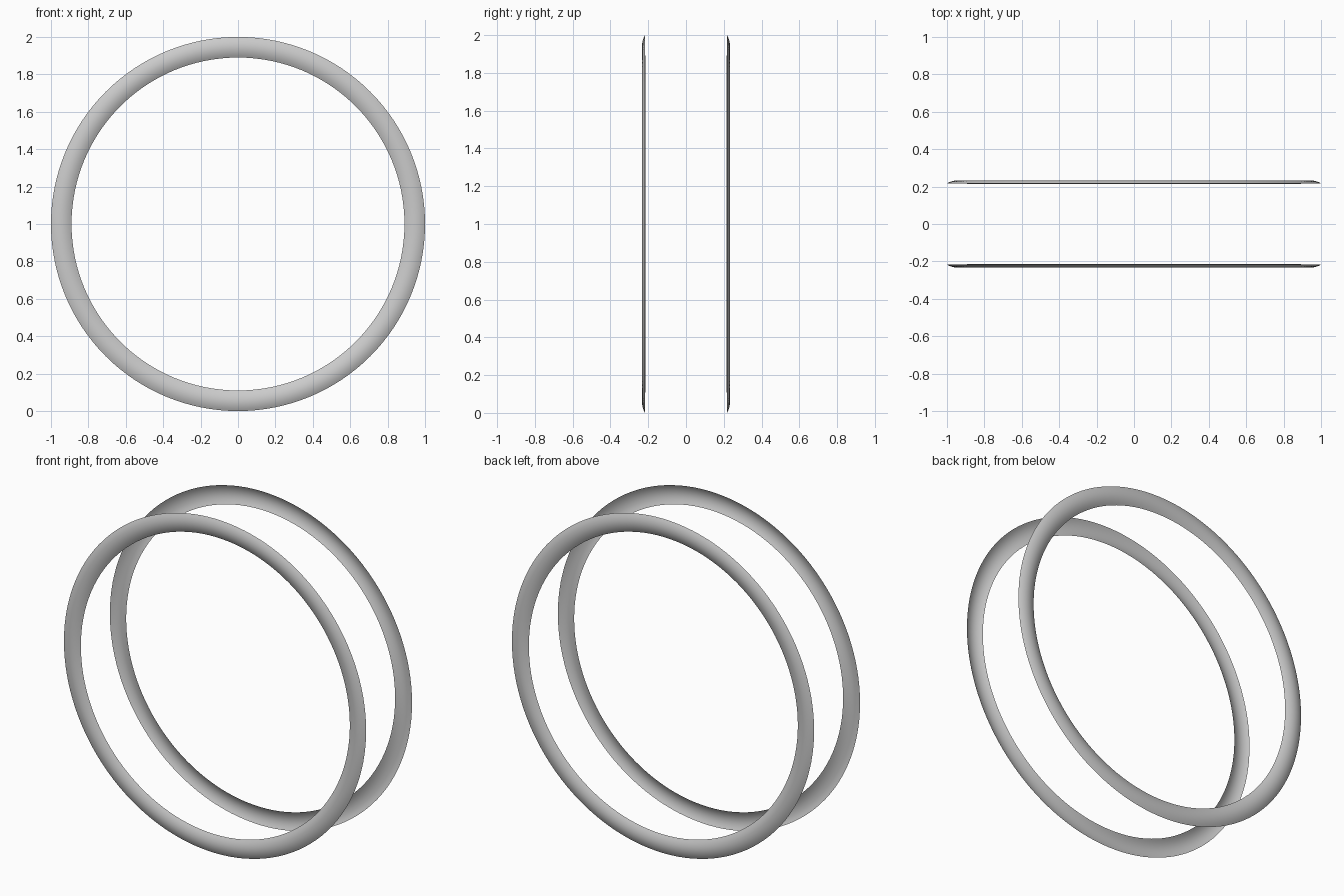
import bpy, bmesh, math
from mathutils import Vector

cube = bpy.data.objects.get("Cube")
if cube:
    bpy.data.objects.remove(cube, do_unlink=True)

INNER, OUTER = 0.89, 1.0      # ring radii
RIM_Y, DOME = 0.214, 0.017    # rim offset from centre and dome height
PROFILE_STEPS, SEGMENTS = 10, 128

grey = bpy.data.materials.new("light_grey")
grey.use_nodes = True
colour = (0.6, 0.6, 0.6, 1)
grey.diffuse_color = colour
grey.node_tree.nodes["Principled BSDF"].inputs["Base Color"].default_value = colour


def domed_ring(name, side):
    """Thin open shell, bulging away from the centre, spun around the y axis."""
    bm = bmesh.new()
    verts = []
    for i in range(PROFILE_STEPS + 1):
        t = i / PROFILE_STEPS
        y = RIM_Y + 0.003 * t + DOME * 4 * t * (1 - t)
        verts.append(bm.verts.new((INNER + (OUTER - INNER) * t, side * y, 1)))
    edges = [bm.edges.new(pair) for pair in zip(verts, verts[1:])]
    bmesh.ops.spin(bm, geom=verts + edges, cent=(0, 0, 1), axis=(0, 1, 0),
                   angle=math.tau, steps=SEGMENTS, use_merge=False)
    bmesh.ops.remove_doubles(bm, verts=bm.verts, dist=0.0001)

    # Point every face outwards, away from the gap between the rings
    bm.normal_update()
    outward = Vector((0, side, 0))
    flipped = [f for f in bm.faces if f.normal.dot(outward) < 0]
    bmesh.ops.reverse_faces(bm, faces=flipped)
    for f in bm.faces:
        f.smooth = True

    mesh = bpy.data.meshes.new(name)
    bm.to_mesh(mesh)
    bm.free()
    mesh.materials.append(grey)
    ring = bpy.data.objects.new(name, mesh)
    bpy.context.collection.objects.link(ring)


domed_ring("front_ring", -1)
domed_ring("back_ring", 1)
